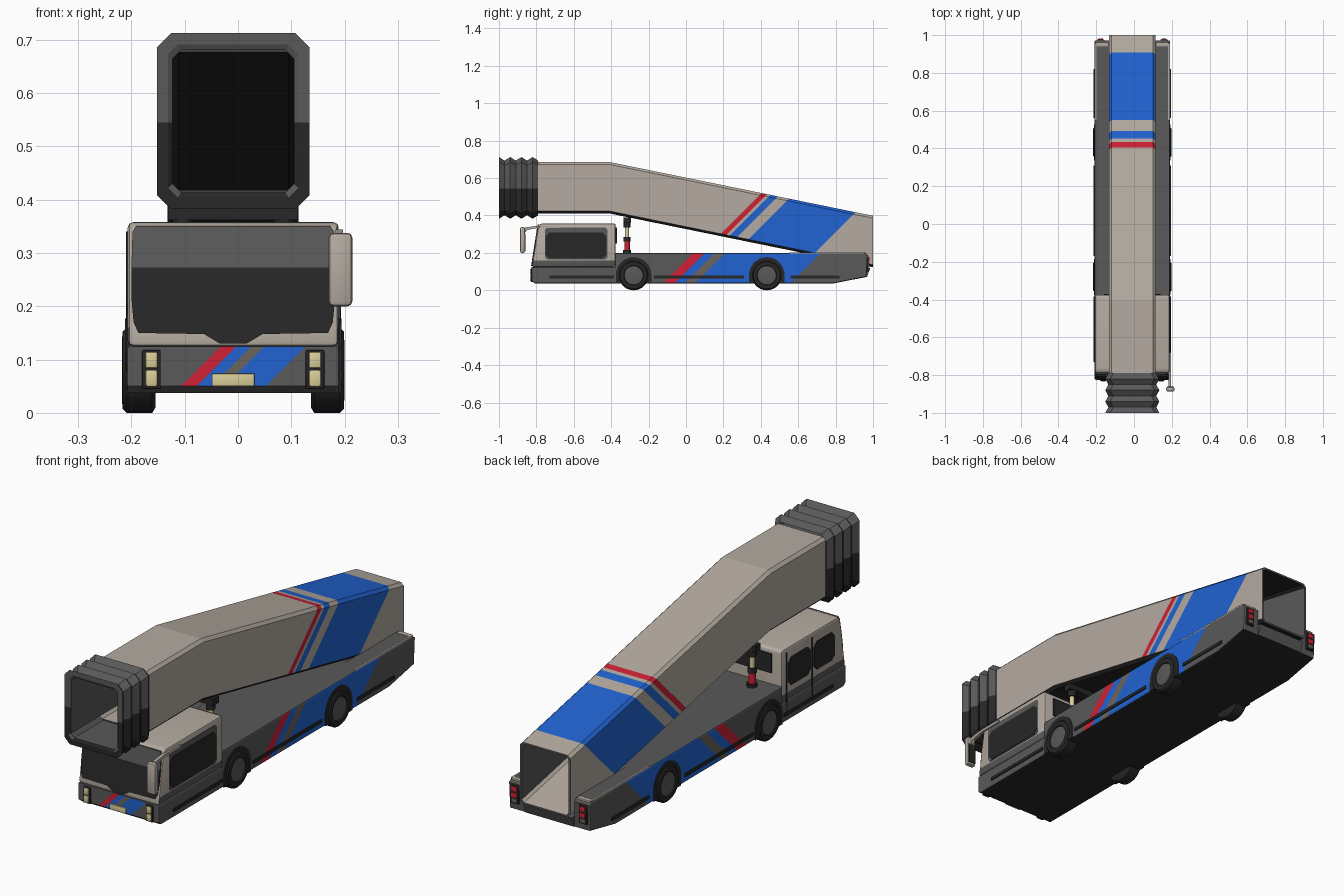
import bpy, bmesh, math
from mathutils import Vector

if "Cube" in bpy.data.objects:
    bpy.data.objects.remove(bpy.data.objects["Cube"])

CX = -0.009  # body centre line (the mirror sticks out on one side)
COL = {"beige": (.46, .41, .355), "dark_grey": (.10, .10, .10), "black": (.02, .02, .02),
       "blue": (.015, .125, .64), "red": (.62, .015, .035), "cream": (.70, .62, .32),
       "warm_grey": (.15, .13, .11)}
NAMES = list(COL)
MATS = []
for n, c in COL.items():
    m = bpy.data.materials.new(n)
    m.diffuse_color = (*c, 1)
    m.use_nodes = True
    m.node_tree.nodes["Principled BSDF"].inputs["Base Color"].default_value = m.diffuse_color
    MATS.append(m)


def finish(name, bm, mat, smooth=False, flip=False):
    """mat is a colour name or a rule: face -> colour name"""
    bmesh.ops.recalc_face_normals(bm, faces=bm.faces)
    if flip:
        bmesh.ops.reverse_faces(bm, faces=bm.faces)
    bm.normal_update()
    for f in bm.faces:
        f.material_index = NAMES.index(mat if isinstance(mat, str) else mat(f))
    me = bpy.data.meshes.new(name)
    bm.to_mesh(me)
    bm.free()
    for m in MATS:
        me.materials.append(m)
    ob = bpy.data.objects.new(name, me)
    bpy.context.collection.objects.link(ob)
    if smooth:
        bpy.ops.object.select_all(action='DESELECT')
        ob.select_set(True)
        bpy.context.view_layer.objects.active = ob
        bpy.ops.object.shade_smooth_by_angle(angle=math.radians(35))
    return ob


def cut(bm, co, no):
    bmesh.ops.bisect_plane(bm, geom=bm.verts[:] + bm.edges[:] + bm.faces[:],
                           plane_co=co, plane_no=no, dist=1e-5)


def prism_bm(pts, vec):
    bm = bmesh.new()
    f = bm.faces.new([bm.verts.new(p) for p in pts])
    r = bmesh.ops.extrude_face_region(bm, geom=[f])
    bmesh.ops.translate(bm, vec=vec, verts=[v for v in r["geom"] if isinstance(v, bmesh.types.BMVert)])
    bmesh.ops.recalc_face_normals(bm, faces=bm.faces)
    return bm


def side_prism(prof, x0, x1):  # profile in y, z; x measured from the centre line
    return prism_bm([(CX + x0, y, z) for y, z in prof], (x1 - x0, 0, 0))


def round_outer(bm, half, off):  # bevel the rim at the outer side planes
    es = [e for e in bm.edges if all(abs(abs(v.co.x - CX) - half) < 1e-4 for v in e.verts)]
    bmesh.ops.bevel(bm, geom=es, offset=off, segments=2, profile=.5, affect='EDGES')


def box(name, x0, x1, y0, y1, z0, z1, mat, bev=0):
    bm = side_prism([(y0, z0), (y1, z0), (y1, z1), (y0, z1)], x0, x1)
    if bev:
        bmesh.ops.bevel(bm, geom=bm.edges[:], offset=bev, segments=2, profile=.5, affect='EDGES')
    return finish(name, bm, mat, smooth=bev > 0)


def loft(rings, caps=False):
    bm = bmesh.new()
    vs = [[bm.verts.new(p) for p in r] for r in rings]
    n = len(vs[0])
    for a, b in zip(vs, vs[1:]):
        for i in range(n):
            bm.faces.new((a[i], a[(i + 1) % n], b[(i + 1) % n], b[i]))
    if caps:
        bm.faces.new(vs[0])
        bm.faces.new(vs[-1])
    return bm


def oct_ring(y, hw, zb, zt, c):  # chamfered rectangle across the tunnel
    q = [(-hw, zb + c), (-hw + c, zb), (hw - c, zb), (hw, zb + c),
         (hw, zt - c), (hw - c, zt), (-hw + c, zt), (-hw, zt - c)]
    return [Vector((CX + x, y, z)) for x, z in q]


def circle(axis, c, t, r, n):
    out = []
    for i in range(n):
        a = 2 * math.pi * i / n
        u, v = r * math.cos(a), r * math.sin(a)
        out.append((CX + t, c[0] + u, c[1] + v) if axis == 'x' else (CX + c[0] + u, c[1] + v, t))
    return out


def band(u, limits, cols, base):
    for a, b, c in zip(limits, limits[1:], cols):
        if a < u < b:
            return c
    return base


# Sloping tunnel: shell with painted stripes, lining inside
def zr(y):
    d = max(0, y + .405) * .204
    return .41 - d, .685 - d


T = (-.79, -.405, 1.0)
bm = loft([oct_ring(y, .123, *zr(y), .013) for y in T] + [oct_ring(1.0, .115, zr(1)[0] + .008, zr(1)[1] - .008, .011)])
TL = [-.115, -.08, -.058, -.01, .06, .49]
for u in TL:
    cut(bm, (0, u, 0), (0, 1, -1))


def tunnel_paint(f):
    c = f.calc_center_median()
    if f.normal.z < -.6:
        return "black"
    if f.normal.y > .9:
        return "dark_grey"
    return band(c.y - c.z, TL, ["red", "beige", "blue", "beige", "blue"], "beige")


finish("tunnel_shell", bm, tunnel_paint)
bm = loft([oct_ring(y, .115, zr(y)[0] + .008, zr(y)[1] - .008, .011) for y in T])
finish("tunnel_lining", bm, lambda f: "beige" if f.normal.z > .5 else "black" if f.normal.z < -.5 else "dark_grey", flip=True)

# Bellows: zigzag outside, straight opening inside
rings = []
for i in range(8):
    w, h = (.143, .165) if i % 2 == 0 else (.127, .146)
    rings.append(oct_ring(-1 + .03 * i, w, .5475 - h, .5475 + h, .026))
rings = [oct_ring(y, .114, .414, .681, .016) for y in (-.79, -.995)] + \
        [oct_ring(-1, .122, .404, .691, .018)] + rings
bm = loft(rings)
cut(bm, (0, 0, .545), (0, 0, 1))


def bellows_paint(f):
    c = f.calc_center_median()
    inner = abs(c.x - CX) < .116 and .413 < c.z < .682
    return "dark_grey" if inner or c.z > .545 else "black"


finish("bellows", bm, bellows_paint)

# Chassis: two side pods and a middle that dips under the tunnel, with stripes
SL = [-.16, -.10, -.045, .01, .52]
FL = [-.157, -.128, -.10, -.075, .002]
SC = ["red", "blue", "warm_grey", "blue"]


def chassis_paint(f):
    c, n = f.calc_center_median(), f.normal
    if abs(n.x) > .7 and abs(c.x - CX) > .19:
        return band(c.y - c.z, SL, SC, "dark_grey")
    if n.y < -.8 and c.y < -.8:
        return band(c.x - c.z, FL, SC, "dark_grey")
    return "black" if n.z < -.9 else "dark_grey"


front = [(.79, .037), (-.808, .037), (-.825, .05), (-.825, .125), (-.38, .125), (-.38, .2)]
pod = front + [(.955, .2), (.972, .188), (.965, .072)]
mid = front + [(.6, .198), (.985, .118), (.968, .072)]
for name, prof, a, b in (("left_pod", pod, -.2, -.12), ("right_pod", pod, .12, .2), ("chassis_middle", mid, -.12, .12)):
    bm = side_prism(prof, a, b)
    if prof is pod:
        round_outer(bm, .2, .007)
    for u in SL:
        cut(bm, (0, u, 0), (0, 1, -1))
    for u in FL:
        cut(bm, (u, 0, 0), (1, 0, -1))
    finish(name, bm, chassis_paint)

# Cab with grey lower sides
bm = side_prism([(-.825, .125), (-.376, .125), (-.376, .352), (-.384, .358), (-.77, .358), (-.789, .35)], -.198, .198)
round_outer(bm, .198, .01)
cut(bm, (0, 0, .16), (0, 0, 1))
finish("cab", bm, lambda f: "dark_grey" if abs(f.normal.x) > .5 and f.calc_center_median().z < .16 else "beige", smooth=True)


def front_plate(name, pts, mat, out=.004):  # plate lying on the raked cab front
    finish(name, prism_bm([(CX + x, -.825 + max(0, z - .125) * .1556 - out, z) for x, z in pts], (0, .008, 0)), mat)


half = [(.025, .13), (.055, .148), (.178, .15), (.187, .17), (.191, .215), (.191, .273)]
front_plate("windshield", half + [(-x, z) for x, z in reversed(half)], "black")
front_plate("windshield_top", [(.191, .273), (.189, .34), (.182, .351), (-.182, .351), (-.189, .34), (-.191, .273)], "dark_grey")
box("number_plate", -.04, .04, -.832, -.82, .05, .074, "cream", .002)


def side_plate(name, s, y0, y1, z0, z1, mat, out=.003, c=.012):
    q = [(y0 + c, z0), (y1 - c, z0), (y1, z0 + c), (y1, z1 - c), (y1 - c, z1), (y0 + c, z1), (y0, z1 - c), (y0, z0 + c)]
    finish(name, side_prism(q, s * .195, s * (.198 + out)), mat)


side_plate("right_window_frame", 1, -.755, -.42, .165, .335, "dark_grey", .002)
side_plate("right_window", 1, -.75, -.425, .17, .31, "black", .004, .02)
for i, (a, b) in enumerate(((-.745, -.6), (-.575, -.42))):
    side_plate(f"left_window_{i}", -1, a, b, .185, .31, "black", .003, .02)
    side_plate(f"left_door_gap_{i}", -1, b + .01, b + .014, .07, .34, "black", .003, .001)
box("cab_rear_vent", -.15, .15, -.378, -.37, .25, .335, "black")

# Parts repeated on both sides
for s, side in ((-1, "left"), (1, "right")):
    def sbox(name, a, b, *rest):
        box(f"{side}_{name}", min(s * a, s * b), max(s * a, s * b), *rest)

    sbox("headlight_frame", .136, .171, -.830, -.82, .045, .118, "black", .003)
    for k, z in enumerate((.05, .084)):
        sbox(f"headlight_{k}", .142, .165, -.834, -.825, z, z + .03, "cream", .003)
    sbox("tail_light_frame", .148, .188, .96, .977, .1, .182, "black", .003)
    for k, z in enumerate((.128, .156)):
        sbox(f"tail_light_{k}", .155, .181, .97, .981, z, z + .021, "red", .002)
    sbox("reverse_light", .155, .181, .97, .980, .106, .123, "warm_grey", .002)
    sbox("deck_edge", .19, .1985, .55, .955, .197, .203, "beige")
    sbox("pod_cap", .128, .193, .94, .962, .19, .203, "beige", .002)
    for k, (a, b) in enumerate(((-.73, -.385), (-.17, .31), (.56, .82))):
        sbox(f"side_rail_{k}", .195, .205, a, b, .064, .078, "black")
    for yc, pos in ((-.28, "front"), (.432, "rear")):
        arc = [(yc + .095 * math.cos(math.pi * i / 16), .08 + .097 * math.sin(math.pi * i / 16)) for i in range(17)]
        finish(f"{side}_{pos}_arch", side_prism(arc + [(yc - .095, .037), (yc + .095, .037)], s * .15, s * .203), "black")
        prof = [(.146, .07), (.152, .08), (.2, .08), (.208, .072), (.2085, .053), (.204, .05), (.207, .03), (.208, .012)]
        bm = loft([circle('x', (yc, .08), s * t, r, 28) for t, r in prof], True)
        finish(f"{side}_{pos}_wheel", bm, lambda f: "dark_grey" if abs(f.calc_center_median().x - CX) > .2 and all(
            math.hypot(v.co.y - yc, v.co.z - .08) < .052 for v in f.verts) else "black", smooth=True)
    # Lifting piston
    prof = [(.198, .022), (.215, .022), (.215, .015), (.262, .015), (.262, .019), (.285, .019), (.285, .011),
            (.335, .011), (.335, .019), (.39, .019)]
    bm = loft([circle('z', (s * .095, -.315), t, r, 14) for t, r in prof], True)
    finish(f"{side}_piston", bm, lambda f: "red" if .216 < f.calc_center_median().z < .261 else
           "cream" if .286 < f.calc_center_median().z < .334 else "black", smooth=True)
box("lift_beam", -.122, .122, -.335, -.295, .362, .39, "black")

# Wing mirror and its arm
box("wing_mirror", .179, .2235, -.887, -.862, .2, .338, "beige", .009)
box("mirror_glass", .184, .2185, -.8635, -.859, .21, .3, "black")
arm = [(-.68, .332), (-.80, .332), (-.85, .322), (-.866, .30), (-.885, .305), (-.86, .336), (-.80, .344), (-.68, .344)]
finish("mirror_arm", side_prism(arm, .192, .206), "beige")
